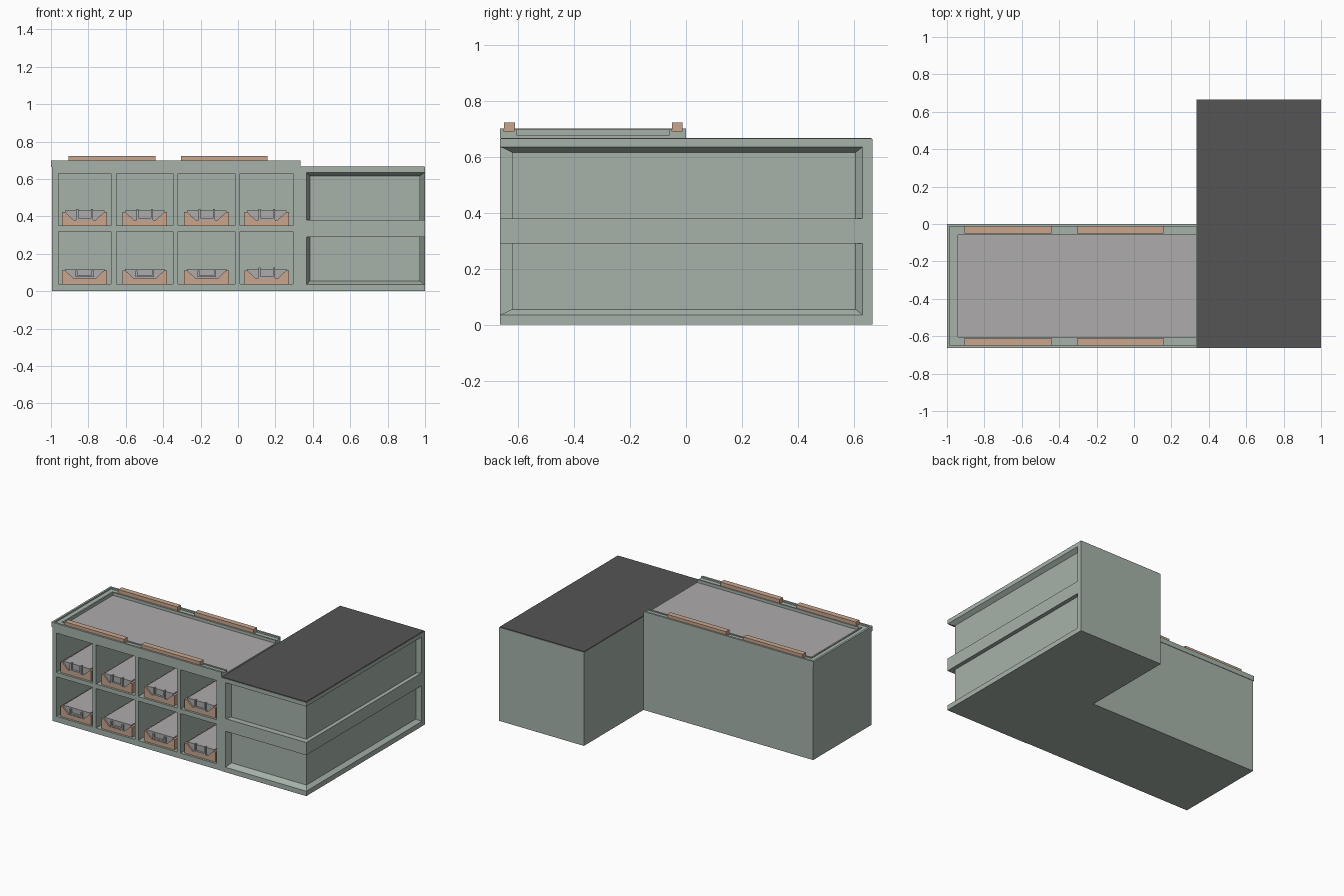
import bpy, bmesh

if "Cube" in bpy.data.objects:
    bpy.data.objects.remove(bpy.data.objects["Cube"])


def material(name, rgb):
    m = bpy.data.materials.new(name)
    m.diffuse_color = (*rgb, 1)
    m.use_nodes = True
    m.node_tree.nodes["Principled BSDF"].inputs["Base Color"].default_value = m.diffuse_color
    return m


GREEN = material("sage_paint", (0.38, 0.45, 0.40))
BROWN = material("tan_wood", (0.58, 0.38, 0.27))
GREY = material("light_grey", (0.42, 0.41, 0.41))
DARK = material("dark_roofing", (0.09, 0.09, 0.09))


def finish(name, bm, mat):
    bmesh.ops.recalc_face_normals(bm, faces=bm.faces)
    me = bpy.data.meshes.new(name)
    bm.to_mesh(me)
    bm.free()
    me.materials.append(mat)
    ob = bpy.data.objects.new(name, me)
    bpy.context.collection.objects.link(ob)
    return ob


def loft(bm, rings):
    """Bridge closed rings of equal length and cap both ends."""
    vs = [[bm.verts.new(p) for p in r] for r in rings]
    n = len(vs[0])
    for a, b in zip(vs, vs[1:]):
        for i in range(n):
            j = (i + 1) % n
            bm.faces.new((a[i], a[j], b[j], b[i]))
    bm.faces.new(vs[0])
    bm.faces.new(vs[-1])


def rect(x0, x1, y0, y1, z):
    return [(x0, y0, z), (x1, y0, z), (x1, y1, z), (x0, y1, z)]


def boxes(name, specs, mat):
    bm = bmesh.new()
    for x0, x1, y0, y1, z0, z1 in specs:
        loft(bm, [rect(x0, x1, y0, y1, z0), rect(x0, x1, y0, y1, z1)])
    return finish(name, bm, mat)


def extrude_y(bm, profile, y0, y1):
    loft(bm, [[(x, y, z) for x, z in profile] for y in (y0, y1)])


COLS = [(-0.96, -0.68), (-0.65, -0.347), (-0.32, -0.015), (0.012, 0.295)]
ROWS = [(0.04, 0.32), (0.352, 0.63)]
F, J = -0.663, 0.335          # front plane, junction of the two wings

# Left wing with eight deep compartments
wing = boxes("left_wing", [(-0.995, J, F + 0.003, -0.003, 0, 0.67)], GREEN)
cutter = boxes("compartment_cutter",
               [(a, b, F - 0.1, -0.06, c, d) for a, b in COLS for c, d in ROWS], GREEN)
cutter.hide_render = True
mod = wing.modifiers.new("compartments", "BOOLEAN")
mod.object = cutter
mod.operation = "DIFFERENCE"
mod.solver = "EXACT"
bpy.context.view_layer.objects.active = wing
bpy.ops.object.modifier_apply(modifier=mod.name)
bpy.data.objects.remove(cutter)

# Stepped parapet, open toward the right wing
steps = [(0.0, 0.014, 0.70), (0.014, 0.05, 0.69), (0.05, 0.06, 0.696)]
parapet = []
for a, b, top in steps:
    parapet += [(-1 + a, J, F + a, F + b, 0.665, top),
                (-1 + a, J, -b, -a, 0.665, top),
                (-1 + a, -1 + b, F + b, -b, 0.665, top)]
boxes("parapet", parapet, GREEN)
boxes("left_roof", [(-0.94, J, F + 0.06, -0.06, 0.665, 0.675)], GREY)

# Four wooden bars on the parapet
boxes("parapet_bars", [(a, b, c, d, 0.685, 0.722)
                       for a, b in ((-0.905, -0.44), (-0.305, 0.157))
                       for c, d in ((-0.65, -0.61), (-0.05, -0.012))], BROWN)

# Trays: notched wooden base, sloped grey insert and front bracket
for r, (z, _) in enumerate(ROWS):
    for c, (a, b) in enumerate(COLS):
        x = (a + b) / 2
        tag = f"{r + 1}_{c + 1}"
        base = [(-0.12, 0), (0.12, 0), (0.12, 0.072), (0.105, 0.072),
                (0.06, 0.03), (-0.06, 0.03), (-0.105, 0.072), (-0.12, 0.072)]
        bm = bmesh.new()
        extrude_y(bm, [(x + p, z + q) for p, q in base], -0.645, -0.06)
        finish("tray_base_" + tag, bm, BROWN)
        fill = [(-0.06, 0.03), (0.06, 0.03), (0.105, 0.072), (0.105, 0.08),
                (-0.105, 0.08), (-0.105, 0.072)]
        bm = bmesh.new()
        extrude_y(bm, [(x + p, z + q) for p, q in fill], -0.635, -0.06)
        finish("tray_insert_" + tag, bm, GREY)
        w, lo, hi = (0.045, 0.03, 0.088) if r or c == 3 else (0.05, 0.035, 0.07)
        boxes("tray_bracket_" + tag,
              [(x - w, x + w, -0.65, -0.63, z + lo, z + lo + 0.01),
               (x - w, x - w + 0.012, -0.65, -0.63, z + lo + 0.01, z + hi),
               (x + w - 0.012, x + w, -0.65, -0.63, z + lo + 0.01, z + hi)], GREY)

# Right wing: one stepped shell with chamfered recess bands on front and right
levels = [(0, 0), (0.035, 0), (0.055, 1), (0.29, 1), (0.29, 0), (0.38, 0),
          (0.38, 1), (0.615, 1), (0.635, 0), (0.663, 0)]
bm = bmesh.new()
loft(bm, [rect(J, 1 - 0.028 * s, F + 0.042 * s, 0.665, z) for z, s in levels])
finish("right_wing", bm, GREEN)

# End posts that close the recess bands, sloped toward the recess
bm = bmesh.new()
for z0, z1 in ((0.03, 0.29), (0.38, 0.64)):
    loft(bm, [[(J, F, z), (0.367, F, z), (0.385, F + 0.045, z), (J, F + 0.045, z)]
              for z in (z0, z1)])
    loft(bm, [[(1, 0.63, z), (1, 0.665, z), (0.96, 0.665, z), (0.96, 0.595, z)]
              for z in (z0, z1)])
finish("recess_end_posts", bm, GREEN)

# Dark flat roof
boxes("right_roof", [(J + 0.002, 0.997, F + 0.003, 0.662, 0.655, 0.667)], DARK)
